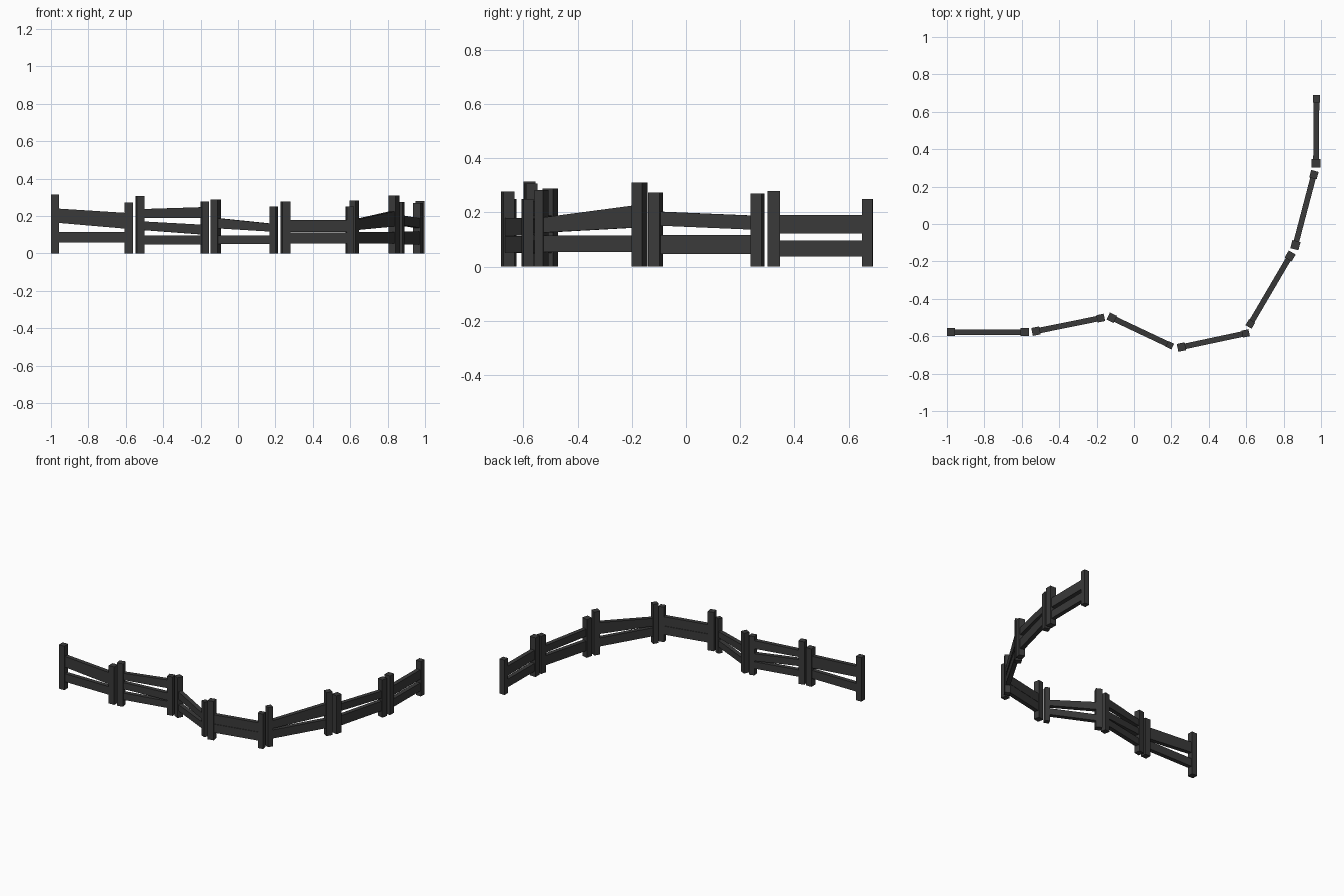
import bpy
import bmesh
import math
from mathutils import Matrix, Vector

default_cube = bpy.data.objects.get("Cube")
if default_cube:
    bpy.data.objects.remove(default_cube, do_unlink=True)

# Single dark timber colour
timber = bpy.data.materials.new("dark_timber")
timber.use_nodes = True
colour = (0.042, 0.042, 0.042, 1)
timber.diffuse_color = colour
shader = next(n for n in timber.node_tree.nodes if n.type == "BSDF_PRINCIPLED")
shader.inputs["Base Color"].default_value = colour
shader.inputs["Roughness"].default_value = 0.9

RAIL_THICKNESS = 0.03


def finish(bm, name):
    mesh = bpy.data.meshes.new(name)
    bm.to_mesh(mesh)
    bm.free()
    mesh.materials.append(timber)
    obj = bpy.data.objects.new(name, mesh)
    bpy.context.collection.objects.link(obj)
    return obj


def add_post(name, position, angle, width, height):
    """Square upright standing on the ground, turned along the fence."""
    bm = bmesh.new()
    bmesh.ops.create_cube(bm, size=1)
    bmesh.ops.scale(bm, vec=(width, width, height), verts=bm.verts)
    bmesh.ops.translate(bm, vec=(0, 0, height / 2), verts=bm.verts)
    obj = finish(bm, name)
    obj.matrix_world = (Matrix.Translation(position.to_3d())
                        @ Matrix.Rotation(angle, 4, "Z"))


def add_rail(name, start, end, start_span, end_span):
    """Plank between post centres; each span is (bottom, top) at that end."""
    bm = bmesh.new()
    bmesh.ops.create_cube(bm, size=1)
    along = (end - start).normalized()
    side = Vector((-along.y, along.x)) * RAIL_THICKNESS
    for vert in bm.verts:
        at_end = vert.co.x > 0
        point = (end if at_end else start) + side * vert.co.y
        span = end_span if at_end else start_span
        vert.co = (point.x, point.y, span[1] if vert.co.z > 0 else span[0])
    finish(bm, name)


def add_section(name, start, end, heights, widths, level_rail, sloped_rails):
    start, end = Vector(start), Vector(end)
    angle = math.atan2(end.y - start.y, end.x - start.x)
    for label, spot, height, width in zip(("start", "end"), (start, end),
                                          heights, widths):
        add_post(f"{name}_{label}_post", spot, angle, width, height)
    add_rail(f"{name}_lower_rail", start, end, level_rail, level_rail)
    for number, (start_span, end_span) in enumerate(sloped_rails, 1):
        add_rail(f"{name}_upper_rail_{number}", start, end, start_span, end_span)


# Fence sections, following the bend from the right end to the back
add_section("right_end_section", start=(-0.979, -0.578), end=(-0.584, -0.578),
            heights=(0.315, 0.272), widths=(0.043, 0.043),
            level_rail=(0.058, 0.116),
            sloped_rails=[((0.165, 0.241), (0.131, 0.216))])

add_section("three_rail_section", start=(-0.524, -0.573), end=(-0.178, -0.503),
            heights=(0.307, 0.278), widths=(0.043, 0.04),
            level_rail=(0.047, 0.096),
            sloped_rails=[((0.126, 0.172), (0.1, 0.153)),
                          ((0.189, 0.237), (0.189, 0.248))])

add_section("inward_section", start=(-0.119, -0.501), end=(0.192, -0.648),
            heights=(0.288, 0.25), widths=(0.042, 0.034),
            level_rail=(0.05, 0.096),
            sloped_rails=[((0.135, 0.19), (0.116, 0.158))])

add_section("middle_section", start=(0.254, -0.658), end=(0.597, -0.585),
            heights=(0.278, 0.25), widths=(0.043, 0.038),
            level_rail=(0.052, 0.113),
            sloped_rails=[((0.115, 0.18), (0.115, 0.18))])

add_section("corner_section", start=(0.622, -0.534), end=(0.835, -0.171),
            heights=(0.283, 0.311), widths=(0.038, 0.043),
            level_rail=(0.054, 0.115),
            sloped_rails=[((0.125, 0.18), (0.145, 0.228))])

add_section("left_section", start=(0.863, -0.113), end=(0.962, 0.264),
            heights=(0.274, 0.27), widths=(0.045, 0.041),
            level_rail=(0.047, 0.117),
            sloped_rails=[((0.152, 0.204), (0.136, 0.188))])

add_section("back_end_section", start=(0.973, 0.324), end=(0.976, 0.67),
            heights=(0.28, 0.25), widths=(0.046, 0.039),
            level_rail=(0.038, 0.096),
            sloped_rails=[((0.122, 0.19), (0.122, 0.19))])
